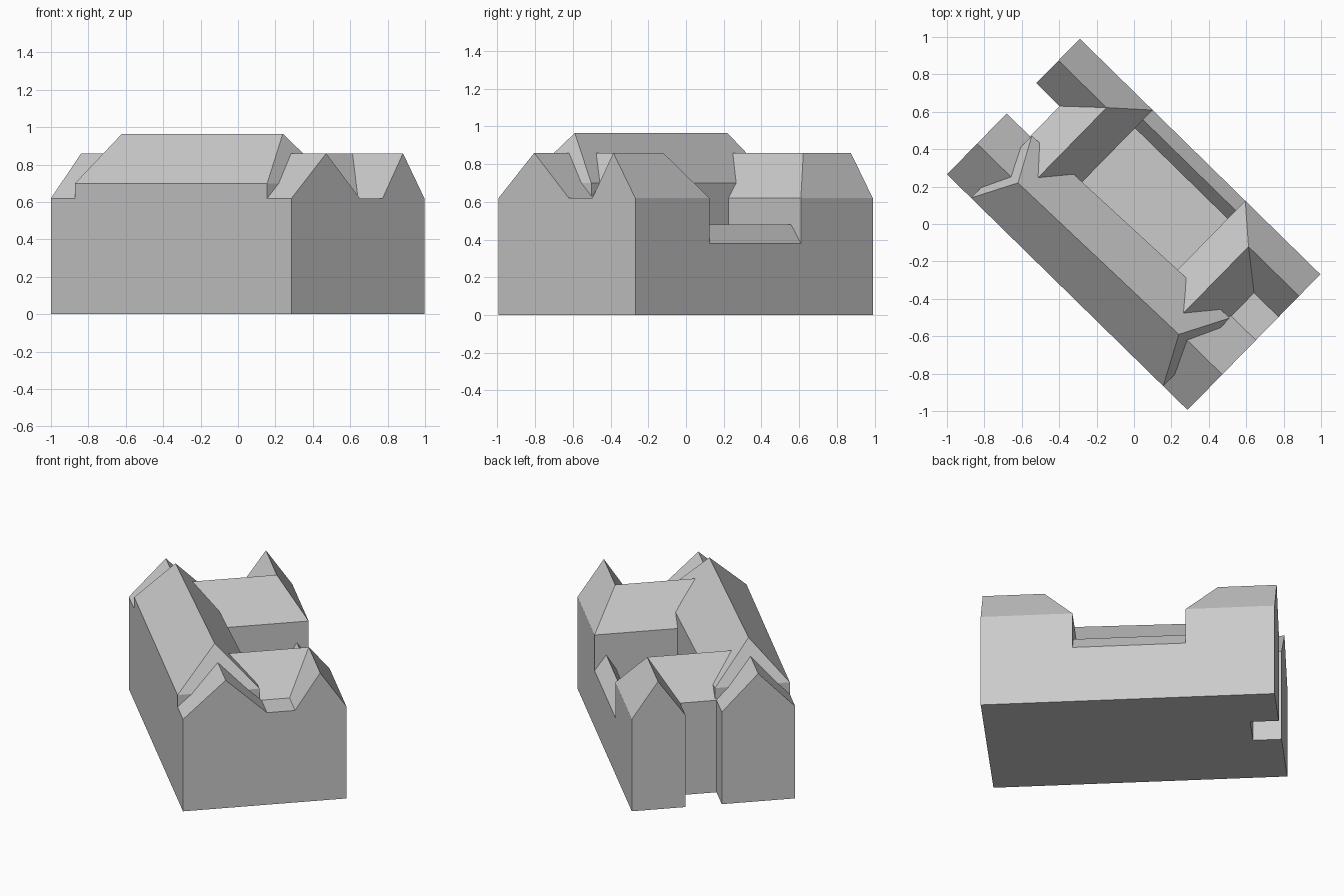
import bpy
import math

if "Cube" in bpy.data.objects:
    bpy.data.objects.remove(bpy.data.objects["Cube"], do_unlink=True)

# One plain grey material
grey = bpy.data.materials.new("plain grey")
grey.use_nodes = True
colour = (0.6, 0.6, 0.6, 1)
grey.diffuse_color = colour
grey.node_tree.nodes["Principled BSDF"].inputs["Base Color"].default_value = colour

TURN = math.radians(-44.4)     # the building stands at an angle
HALF, BACK, FRONT = 0.90, 0.505, -0.51
EAVE, RIDGE = 0.62, 0.86


def add(name, verts, faces):
    mesh = bpy.data.meshes.new(name)
    mesh.from_pydata(verts, [], faces)
    mesh.materials.append(grey)
    obj = bpy.data.objects.new(name, mesh)
    obj.rotation_euler.z = TURN
    bpy.context.collection.objects.link(obj)


def block(name, corners, top):
    """Flat-topped block; corners run counter-clockwise."""
    verts = [(u, v, z) for z in (0, top) for u, v in corners]
    sides = [(i, (i + 1) % 4, (i + 1) % 4 + 4, i + 4) for i in range(4)]
    add(name, verts, [(3, 2, 1, 0), (4, 5, 6, 7)] + sides)


def house(name, corners, ridge, eave=EAVE, top=RIDGE):
    """Walls with a pitched roof; the ridge follows the first side."""
    verts = [(u, v, z) for z in (0, eave) for u, v in corners]
    verts += [(u, v, top) for u, v in ridge]
    sides = [(i, (i + 1) % 4, (i + 1) % 4 + 4, i + 4) for i in range(4)]
    roof = [(4, 5, 9, 8), (6, 7, 8, 9), (5, 6, 9), (7, 4, 8)]
    add(name, verts, [(3, 2, 1, 0)] + sides + roof)


def rect(u0, u1, v0, v1):
    return [(u0, v0), (u1, v0), (u1, v1), (u0, v1)]


# Tall hipped front range, slightly wider at one end
house("main_range",
      [(-0.72, FRONT), (0.718, FRONT), (0.718, 0.0), (-0.72, -0.045)],
      [(-0.597, -0.277), (0.584, -0.254)], 0.70, 0.965)

# Gabled ends of the front range
house("front_gable_right", rect(-HALF, -0.6, FRONT, -0.054),
      [(-HALF, -0.28), (-0.6, -0.28)])
house("front_gable_left", rect(0.6, HALF, FRONT, 0.012),
      [(0.6, -0.245), (HALF, -0.245)])

# Cross wings on both sides of the courtyard, hipped at the back corner
for side, inner, mid, outer in (("right", -0.355, -0.54, -0.725),
                                ("left", 0.338, 0.522, 0.716)):
    lo, hi = min(inner, outer), max(inner, outer)
    house("cross_wing_" + side,
          [(hi, -0.22), (hi, BACK), (lo, BACK), (lo, -0.22)],
          [(mid, -0.22), (mid, 0.342)])

# Gabled back wings leading off the cross wings
house("back_gable_right", rect(-HALF, -0.54, 0.172, BACK),
      [(-HALF, 0.342), (-0.54, 0.342)])
house("back_gable_left", rect(0.522, HALF, 0.186, BACK),
      [(0.522, 0.342), (HALF, 0.342)])

# Flat link between the two left gables
block("flat_link", rect(0.7, HALF, -0.02, 0.21), EAVE)

# Courtyard floor and the low coped wall closing it
block("courtyard_floor", rect(-0.4, 0.4, -0.1, 0.4), 0.01)
house("courtyard_wall", rect(-0.4, 0.4, 0.37, BACK),
      [(-0.4, 0.432), (0.4, 0.432)], 0.38, 0.48)
